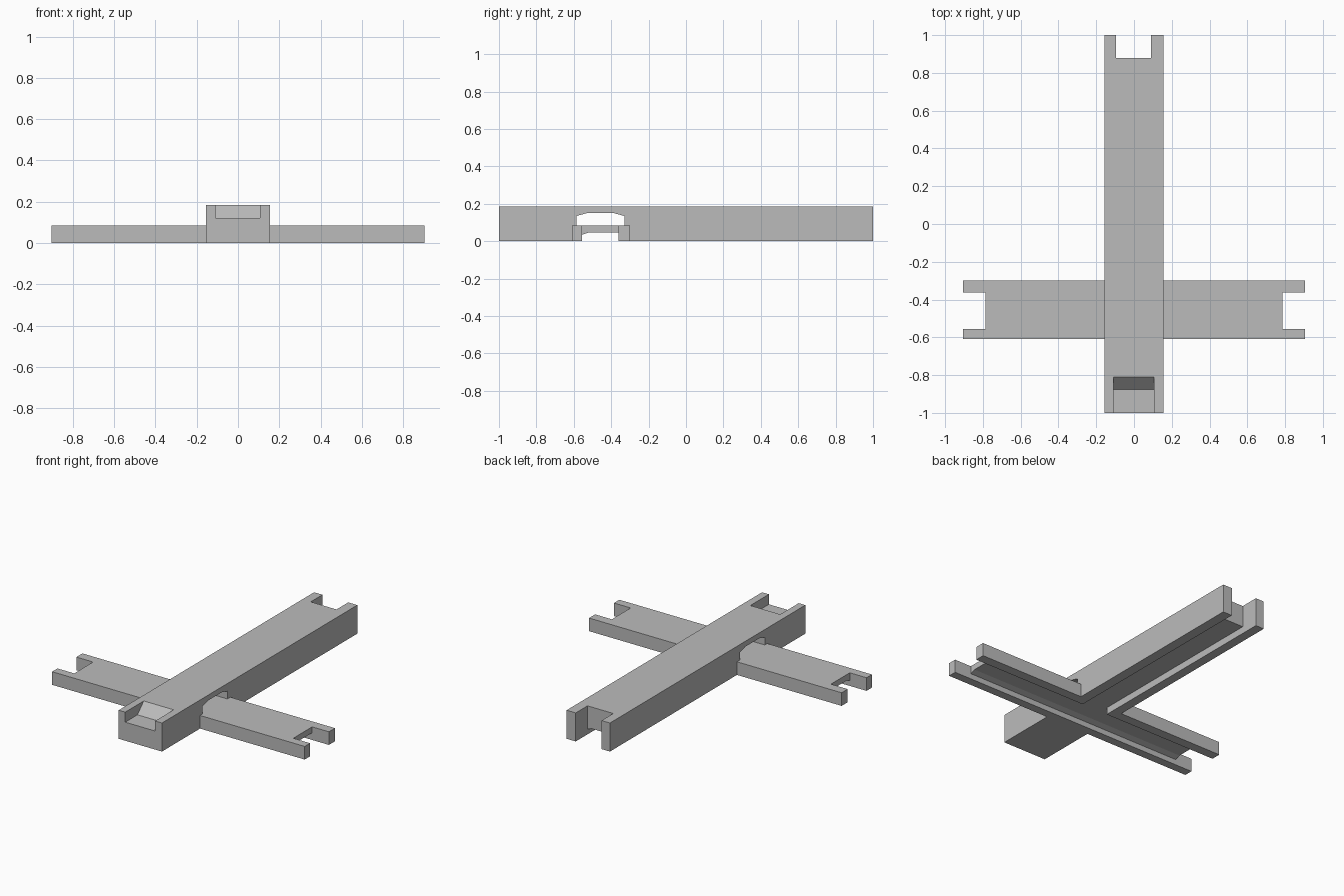
import bpy
from mathutils import Vector

cube = bpy.data.objects.get("Cube")
if cube:
    bpy.data.objects.remove(cube, do_unlink=True)

grey = bpy.data.materials.new("plain grey")
grey.use_nodes = True
grey.diffuse_color = (0.5, 0.5, 0.5, 1)
grey.node_tree.nodes["Principled BSDF"].inputs["Base Color"].default_value = grey.diffuse_color


def prism(name, profile, axis, lo, hi):
    """Extrude a profile, given as (across, z), along the x or y axis."""
    n = len(profile)
    verts = []
    for along in (lo, hi):
        for a, z in profile:
            verts.append(Vector((along, a, z) if axis == "x" else (a, along, z)))
    faces = [tuple(range(n)), tuple(reversed(range(n, 2 * n)))]
    faces += [(i, i + n, (i + 1) % n + n, (i + 1) % n) for i in range(n)]
    mesh = bpy.data.meshes.new(name)
    mesh.from_pydata(verts, [], faces)
    # make the winding consistent and outward
    import bmesh
    bm = bmesh.new()
    bm.from_mesh(mesh)
    bmesh.ops.recalc_face_normals(bm, faces=bm.faces)
    bm.to_mesh(mesh)
    bm.free()
    mesh.materials.append(grey)
    obj = bpy.data.objects.new(name, mesh)
    bpy.context.collection.objects.link(obj)
    return obj


def box(name, x0, x1, y0, y1, z0, z1):
    return prism(name, [(x0, z0), (x1, z0), (x1, z1), (x0, z1)], "y", y0, y1)


def carve(obj, cutters):
    """Cut each cutter out of the part and bake the result."""
    for cutter in cutters:
        mod = obj.modifiers.new("cut", "BOOLEAN")
        mod.operation = "DIFFERENCE"
        mod.solver = "EXACT"
        mod.object = cutter
    bpy.context.view_layer.update()
    graph = bpy.context.evaluated_depsgraph_get()
    baked = bpy.data.meshes.new_from_object(obj.evaluated_get(graph))
    obj.modifiers.clear()
    obj.data = baked


# the two crossing beams
long_beam = box("long_beam", -0.155, 0.155, -1, 1, 0, 0.185)
cross_beam = box("cross_beam", -0.905, 0.905, -0.61, -0.30, 0, 0.085)

# channels along the undersides, with one chamfered ceiling edge
long_channel = prism("long_channel", [(-0.095, -0.1), (-0.095, 0.045), (0.06, 0.045),
                                      (0.09, 0.035), (0.09, -0.1)], "y", -0.45, 1.1)
cross_channel = prism("cross_channel", [(-0.555, -0.1), (-0.555, 0.035), (-0.52, 0.047),
                                        (-0.362, 0.047), (-0.362, -0.1)], "x", -1.1, 1.1)

# slot in the long beam: the cross beam fills its base, leaving an arched window
slot = prism("slot", [(-0.61, -0.1), (-0.61, 0.085), (-0.585, 0.085), (-0.585, 0.135),
                      (-0.53, 0.15), (-0.385, 0.15), (-0.33, 0.135), (-0.33, 0.085),
                      (-0.30, 0.085), (-0.30, -0.1)], "x", -0.3, 0.3)

# forked ends
back_notch = box("back_notch", -0.095, 0.09, 0.88, 1.1, -0.1, 0.3)
side_notches = [box("side_notch", min(s * 0.785, s * 1.1), max(s * 0.785, s * 1.1),
                    -0.555, -0.362, -0.1, 0.3) for s in (-1, 1)]

# front recess with a sloped back wall
recess = prism("front_recess", [(-1.1, 0.12), (-0.875, 0.12), (-0.81, 0.185),
                                (-0.81, 0.3), (-1.1, 0.3)], "x", -0.108, 0.106)

carve(long_beam, [slot, long_channel, back_notch, recess])
carve(cross_beam, [cross_channel, long_channel] + side_notches)

for cutter in [slot, long_channel, cross_channel, back_notch, recess] + side_notches:
    bpy.data.objects.remove(cutter, do_unlink=True)
